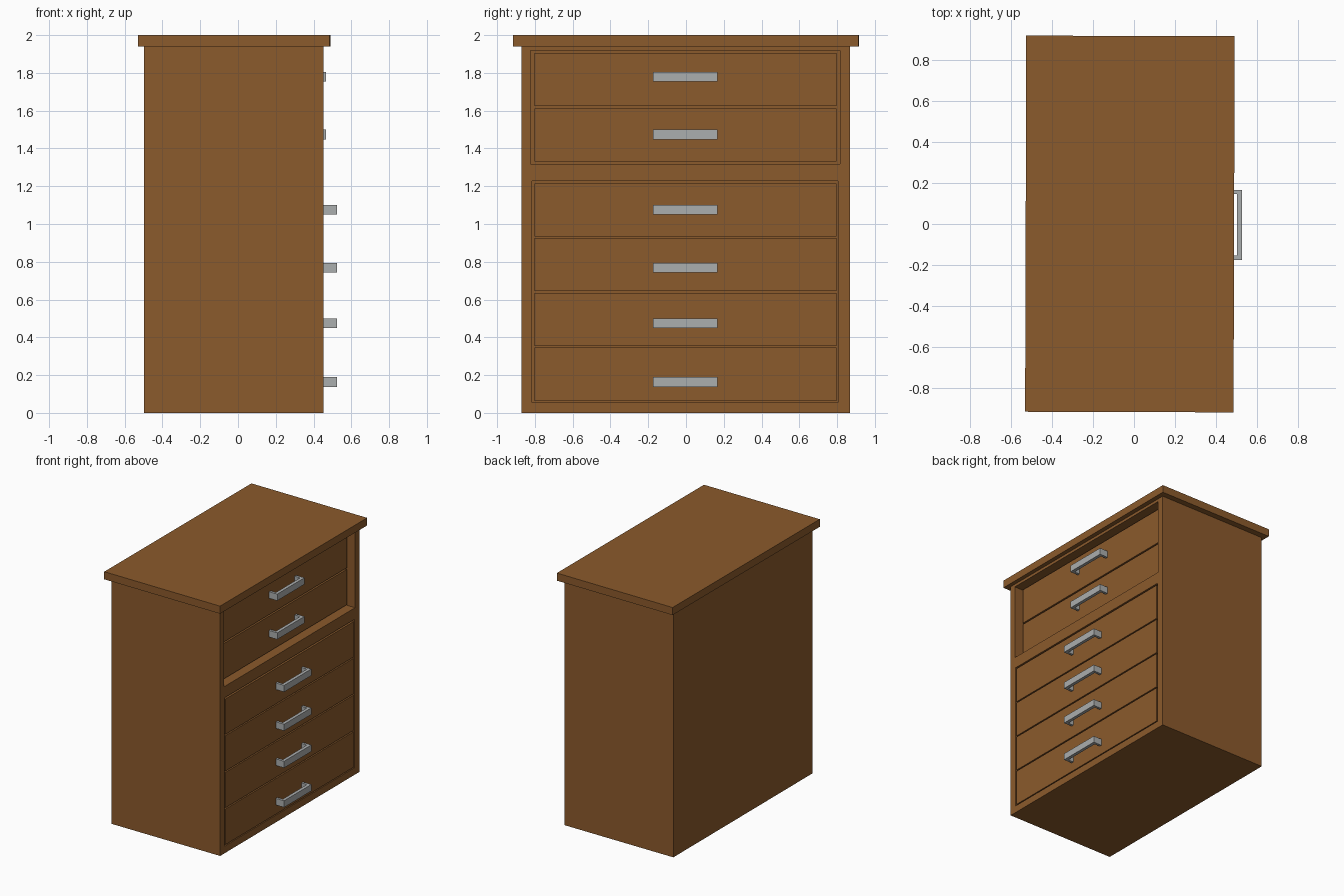
import bpy
from mathutils import Matrix

if "Cube" in bpy.data.objects:
    bpy.data.objects.remove(bpy.data.objects["Cube"])


def material(name, rgb):
    m = bpy.data.materials.new(name)
    m.diffuse_color = (*rgb, 1)
    m.use_nodes = True
    m.node_tree.nodes["Principled BSDF"].inputs["Base Color"].default_value = m.diffuse_color
    return m


wood = material("brown wood", (0.26, 0.103, 0.025))
metal = material("grey metal", (0.41, 0.425, 0.425))


def box(name, x, y, z, mat):
    """Box from (min, max) pairs along each axis."""
    bpy.ops.mesh.primitive_cube_add(size=1)
    o = bpy.context.object
    o.name = name
    size = [r[1] - r[0] for r in (x, y, z)]
    mid = [(r[0] + r[1]) / 2 for r in (x, y, z)]
    o.data.transform(Matrix.Translation(mid) @ Matrix.Diagonal((*size, 1)))
    o.data.materials.append(mat)
    return o


def cut(target, cutter):
    mod = target.modifiers.new("recess", 'BOOLEAN')
    mod.operation = 'DIFFERENCE'
    mod.solver = 'EXACT'
    mod.object = cutter
    bpy.context.view_layer.objects.active = target
    bpy.ops.object.modifier_apply(modifier=mod.name)
    bpy.data.objects.remove(cutter)


# Cabinet body with a deep upper recess and a shallow lower one
FRONT, UPPER = 0.453, 0.393
body = box("cabinet_body", (-0.497, FRONT), (-0.87, 0.868), (0, 1.94), wood)
cut(body, box("upper_cutter", (0.34, 0.6), (-0.823, 0.815), (1.318, 1.918), wood))
cut(body, box("lower_cutter", (0.40, 0.6), (-0.814, 0.806), (0.056, 1.228), wood))

# Overhanging top board, set very slightly askew
top = box("top_board", (-0.527, 0.487), (-0.915, 0.915), (1.94, 2.0), wood)
top.data.transform(Matrix.Rotation(-0.003, 4, 'Z'))


def handle(name, face, z):
    """U-shaped bar pull: one profile extruded upwards."""
    a, b, t = -0.174, 0.166, 0.02
    x0, x1 = face - 0.004, face + 0.072
    pts = [(x0, a), (x1, a), (x1, b), (x0, b), (x0, b - t),
           (x1 - 0.025, b - t), (x1 - 0.025, a + t), (x0, a + t)]
    n = len(pts)
    verts = [(px, py, z + h) for h in (-0.026, 0.026) for px, py in pts]
    quads = [(0, 1, 6, 7), (1, 2, 5, 6), (2, 3, 4, 5)]
    faces = [q[::-1] for q in quads]
    faces += [tuple(i + n for i in q) for q in quads]
    faces += [(i, (i + 1) % n, (i + 1) % n + n, i + n) for i in range(n)]
    me = bpy.data.meshes.new(name)
    me.from_pydata(verts, [], faces)
    me.materials.append(metal)
    bpy.context.collection.objects.link(bpy.data.objects.new(name, me))


# Drawers: bottom, top, front plane, handle height
drawers = [(0.064, 0.345, FRONT, 0.163), (0.355, 0.635, FRONT, 0.475),
           (0.645, 0.925, FRONT, 0.768), (0.935, 1.215, FRONT, 1.075),
           (1.332, 1.612, UPPER, 1.474), (1.624, 1.905, UPPER, 1.78)]
for i, (z0, z1, face, hz) in enumerate(drawers, 1):
    back = 0.335 if face == UPPER else 0.395
    box(f"drawer_{i}", (back, face), (-0.803, 0.797), (z0, z1), wood)
    handle(f"handle_{i}", face, hz)
